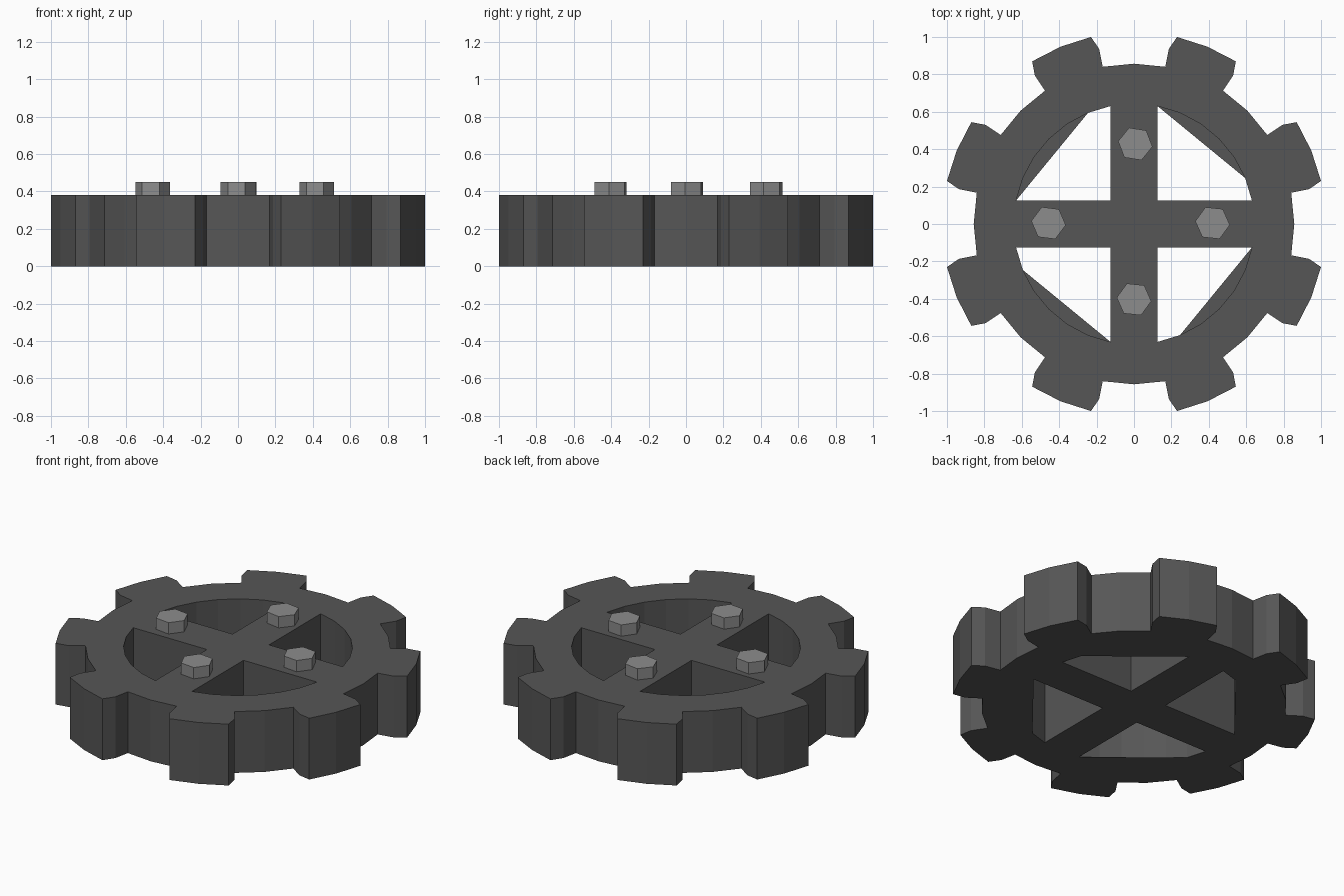
import bpy, bmesh, math

if "Cube" in bpy.data.objects:
    bpy.data.objects.remove(bpy.data.objects["Cube"])

H = 0.38          # gear thickness
HOLE_R = 0.643    # inner radius of the rim
SPOKE = HOLE_R * math.sin(math.radians(11.25))  # half width of a spoke


def material(name, value):
    m = bpy.data.materials.new(name)
    m.diffuse_color = (value, value, value, 1)
    m.use_nodes = True
    m.node_tree.nodes["Principled BSDF"].inputs["Base Color"].default_value = m.diffuse_color
    return m


def polar(r, deg):
    a = math.radians(deg)
    return (r * math.cos(a), r * math.sin(a))


def add_object(name, bm, mat):
    me = bpy.data.meshes.new(name)
    bm.to_mesh(me)
    bm.free()
    me.materials.append(mat)
    ob = bpy.data.objects.new(name, me)
    bpy.context.collection.objects.link(ob)
    return ob


dark = material("dark_iron", 0.093)
light = material("light_steel", 0.265)

# Outer profile: eight teeth with chamfered tips
tooth = [(-22.5, .857), (-11.25, .857), (-11.25, .954), (-9.55, 1.026), (0, 1.026),
         (9.55, 1.026), (11.25, .954), (11.25, .857)]
loops = [[polar(r, 22.5 + 45 * k + a) for k in range(8) for a, r in tooth]]

# Four openings that leave a cross of spokes
for q in range(4):
    corner = polar(SPOKE * math.sqrt(2), 45 + 90 * q)
    loops.append([corner] + [polar(HOLE_R, 90 * q + 11.25 * i) for i in range(1, 8)])

# Gear body: filled flat curve with thickness, turned into a mesh
cu = bpy.data.curves.new("gear_profile", 'CURVE')
cu.dimensions = '2D'
cu.fill_mode = 'BOTH'
cu.extrude = H / 2
for pts in loops:
    sp = cu.splines.new('POLY')
    sp.points.add(len(pts) - 1)
    for p, (x, y) in zip(sp.points, pts):
        p.co = (x, y, 0, 1)
    sp.use_cyclic_u = True
helper = bpy.data.objects.new("gear_profile", cu)
bpy.context.collection.objects.link(helper)
bpy.context.view_layer.update()
deps = bpy.context.evaluated_depsgraph_get()
tmp = bpy.data.meshes.new_from_object(helper.evaluated_get(deps))
bm = bmesh.new()
bm.from_mesh(tmp)
bpy.data.objects.remove(helper)
bpy.data.meshes.remove(tmp)
bmesh.ops.translate(bm, verts=bm.verts, vec=(0, 0, H / 2))
bmesh.ops.remove_doubles(bm, verts=bm.verts, dist=0.0005)
bmesh.ops.recalc_face_normals(bm, faces=bm.faces)
for f in bm.faces:
    f.smooth = False
    f.material_index = 0
add_object("gear_body", bm, dark)

# Flat webs on the underside, closing the arc of each opening (facing down)
bm = bmesh.new()
for q in range(4):
    vs = [bm.verts.new((*polar(HOLE_R, 90 * q + 11.25 * i), 0)) for i in range(7, 1, -1)]
    bm.faces.new(vs)
add_object("underside_webs", bm, dark)

# Hexagonal bolt heads on the spokes
for name, x, y, turn in [("bolt_right", .42, .005, -6), ("bolt_left", -.457, .005, -7),
                         ("bolt_back", .007, .428, -9), ("bolt_front", 0, -.403, -6)]:
    bm = bmesh.new()
    lo, hi = ([bm.verts.new((*polar(.093, turn + 60 * i), z)) for i in range(6)]
              for z in (H, .45))
    bm.faces.new(hi)
    bm.faces.new(lo[::-1])
    for i in range(6):
        j = (i + 1) % 6
        bm.faces.new((lo[i], lo[j], hi[j], hi[i]))
    add_object(name, bm, light).location = (x, y, 0)
